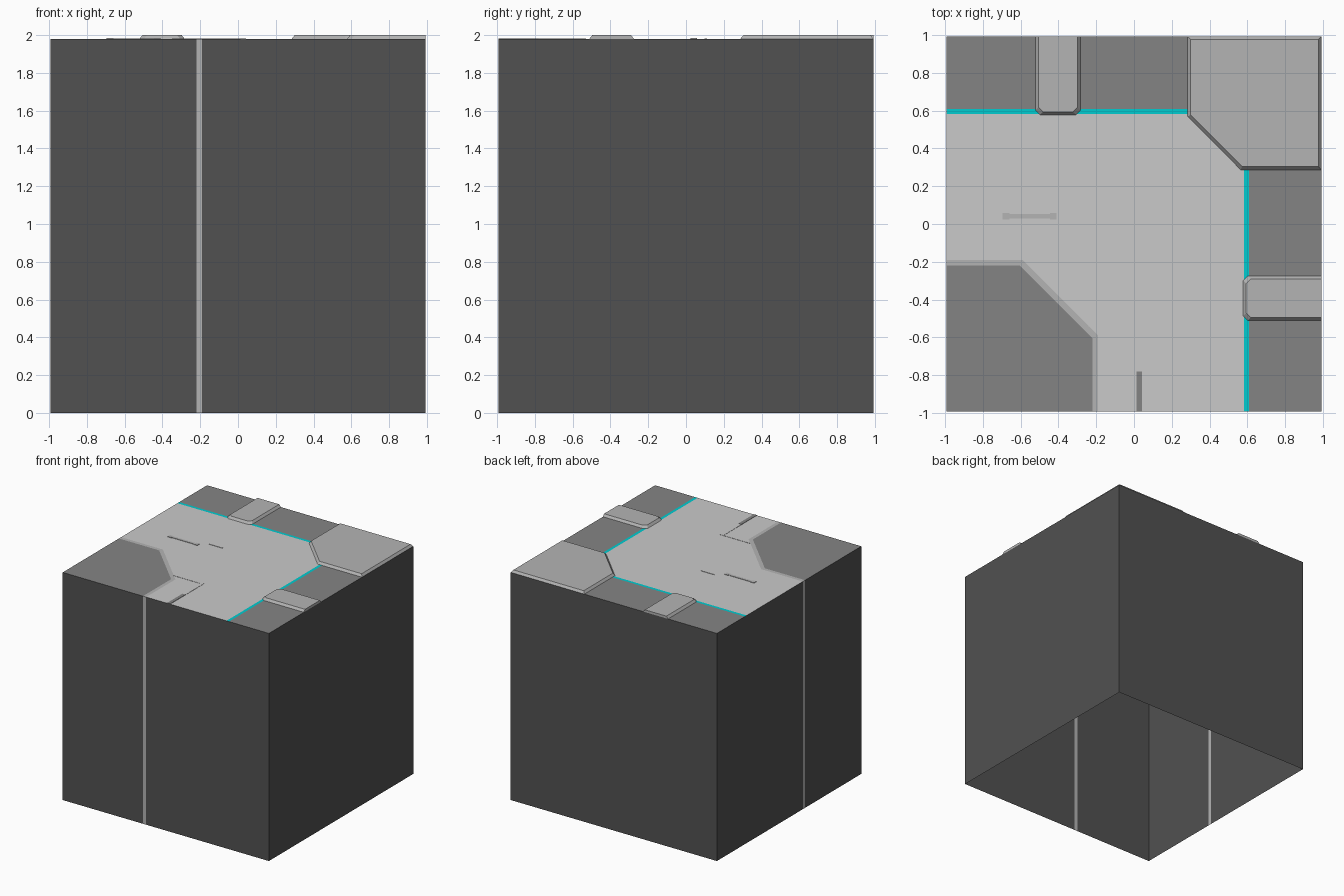
import bpy

if "Cube" in bpy.data.objects:
    bpy.data.objects.remove(bpy.data.objects["Cube"])

E, TOP, PAD = 0.992, 1.98, 2.0     # half width, deck height, raised pad height
S0, S1 = -0.22, -0.19              # trim strip limits on the walls and deck


def mat(name, r, g, b):
    lin = lambda v: (v / 255 / 12.92) if v < 11 else ((v / 255 + 0.055) / 1.055) ** 2.4
    m = bpy.data.materials.new(name)
    m.diffuse_color = (lin(r), lin(g), lin(b), 1)
    m.use_nodes = True
    m.node_tree.nodes["Principled BSDF"].inputs["Base Color"].default_value = m.diffuse_color
    return m


WALL = mat("charcoal wall", 81, 81, 81)
DARK = mat("mid grey", 132, 132, 132)
PALE = mat("pad grey", 180, 180, 180)
LIGHT = mat("light floor grey", 202, 202, 202)
CYAN = mat("cyan", 0, 204, 208)


def mesh(name, verts, faces, material):
    me = bpy.data.meshes.new(name)
    me.from_pydata(verts, [], faces)
    me.materials.append(material)
    me.update()
    ob = bpy.data.objects.new(name, me)
    bpy.context.collection.objects.link(ob)
    return ob


def flat(name, pts, material, z=TOP):
    """Flat deck panel, points counter-clockwise."""
    return mesh(name, [(x, y, z) for x, y in pts], [range(len(pts))], material)


def wall(name, a, b, material):
    """Upright panel from a to b, facing right of the a-to-b direction."""
    v = [(*a, 0), (*b, 0), (*b, TOP), (*a, TOP)]
    return mesh(name, v, [(0, 1, 2, 3)], material)


def frustum(name, outer, inner, material, z0=TOP, z1=PAD):
    """Raised plate with sloped sides."""
    n = len(outer)
    v = [(x, y, z0) for x, y in outer] + [(x, y, z1) for x, y in inner]
    f = [(i, (i + 1) % n, n + (i + 1) % n, n + i) for i in range(n)]
    return mesh(name, v, f + [range(n, 2 * n)], material)


# Hollow walls, open underneath
wall("right_wall", (E, -E), (E, E), WALL)
wall("back_wall", (E, E), (-E, E), WALL)
wall("front_wall_left", (-E, -E), (S0, -E), WALL)
wall("front_trim", (S0, -E), (S1, -E), PALE)
wall("front_wall_right", (S1, -E), (E, -E), WALL)
wall("left_wall_back", (-E, E), (-E, S1), WALL)
wall("left_trim", (-E, S1), (-E, S0), PALE)
wall("left_wall_front", (-E, S0), (-E, -E), WALL)

# Deck panels
step_in = [(-E, S0), (-0.605, S0), (S0, -0.605), (S0, -E)]
step_out = [(-E, S1), (-0.59, S1), (S1, -0.59), (S1, -E)]
C0, C1 = 0.583, 0.608
flat("corner_panel", [(-E, -E)] + step_in[::-1], DARK)
flat("step_trim", step_in + step_out[::-1], PALE)
flat("floor", step_out[::-1][:1] + [(C0, -E), (C0, C0), (-E, C0)] + step_out[:3], LIGHT)
flat("light_line", [(C0, -E), (C1, -E), (C1, C1), (-E, C1), (-E, C0), (C0, C0)], CYAN)
flat("edge_panel", [(C1, -E), (E, -E), (E, E), (-E, E), (-E, C1), (C1, C1)], DARK)

# Large corner pad
frustum("corner_pad",
        [(0.284, 0.57), (0.565, 0.287), (E, 0.287), (E, E), (0.284, E)],
        [(0.3, 0.577), (0.572, 0.304), (0.977, 0.304), (0.977, 0.977), (0.3, 0.977)],
        PALE)


# Two small edge pads, the second mirrored across the diagonal
def small_pad(name, a, b, swap):
    def outline(d):
        lo, hi, s, c = a + d, b - d, 0.578 + d, 0.024
        pts = [(lo, E), (lo, s + c), (lo + c, s), (hi - c, s), (hi, s + c), (hi, E)]
        return [(y, x) for x, y in reversed(pts)] if swap else pts
    frustum(name, outline(0), outline(0.016), PALE)


small_pad("back_pad", -0.522, -0.282, False)
small_pad("right_pad", -0.512, -0.275, True)


# Thin floor details
def bar(name, x0, x1, y0, y1, material, h=0.003):
    pts = [(x0, y0), (x1, y0), (x1, y1), (x0, y1)]
    frustum(name, pts, pts, material, TOP, TOP + h)


bar("floor_slot", -0.68, -0.42, 0.03, 0.053, PALE)
for x in (-0.68, -0.43):
    bar("slot_end", x - 0.015, x + 0.02, 0.025, 0.058, PALE, 0.004)
bar("small_slot", -0.35, -0.22, 0.098, 0.11, LIGHT)
bar("front_slot", 0.012, 0.042, -E, -0.78, DARK)
bar("seam_side", 0.012, 0.042, -0.78, -0.53, LIGHT, 0.002)
bar("seam_back", -0.24, 0.012, -0.542, -0.53, LIGHT, 0.002)
